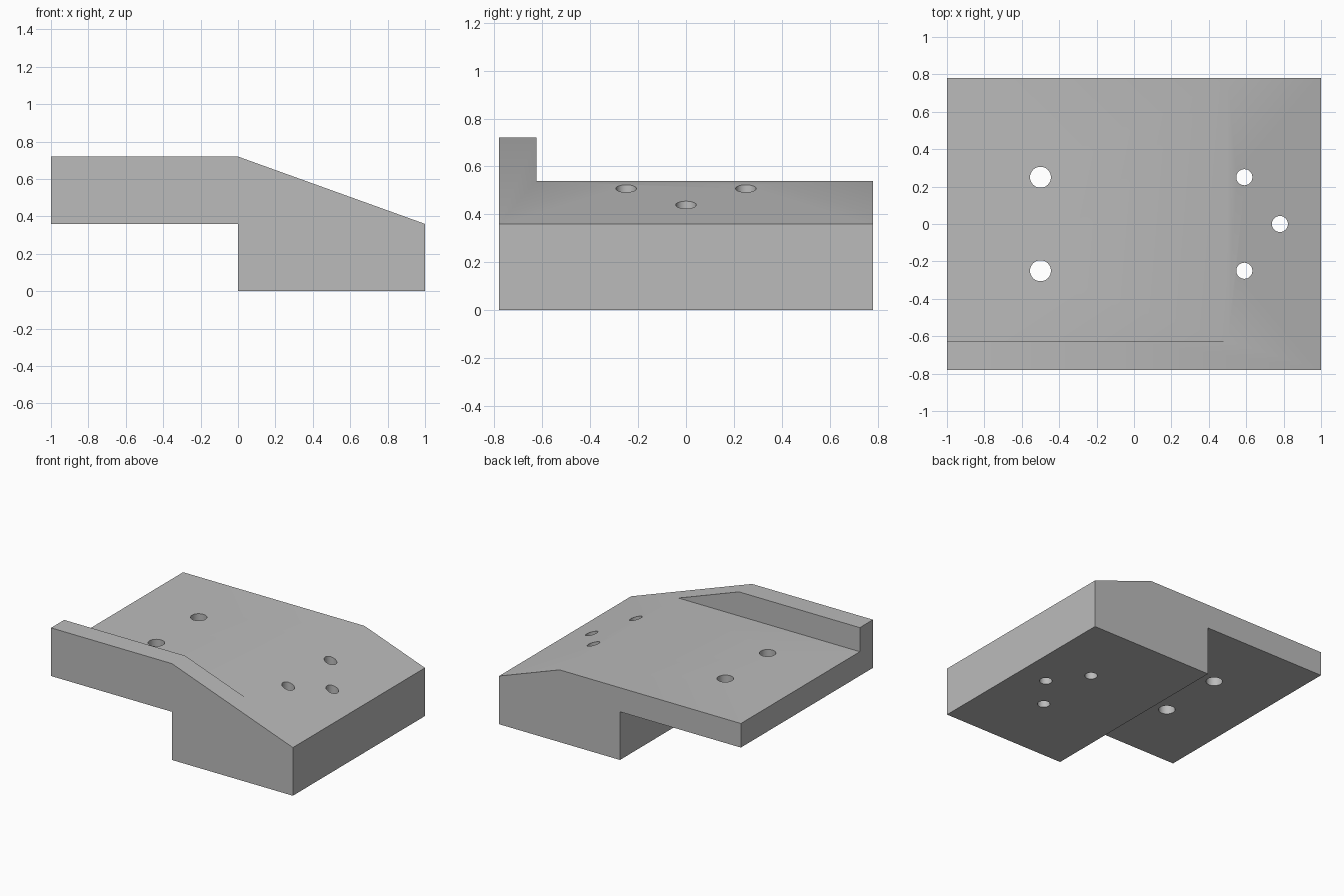
import bpy
import bmesh
from mathutils import Matrix

cube = bpy.data.objects.get("Cube")
if cube:
    bpy.data.objects.remove(cube, do_unlink=True)

HALF_DEPTH = 0.78
LEDGE_Y, LEDGE_Z = -0.625, 0.54


def make_object(name, bm):
    bmesh.ops.recalc_face_normals(bm, faces=bm.faces)
    mesh = bpy.data.meshes.new(name)
    bm.to_mesh(mesh)
    bm.free()
    obj = bpy.data.objects.new(name, mesh)
    bpy.context.collection.objects.link(obj)
    return obj


def prism(name, outline, y0, y1):
    """Extrude an x-z outline along y."""
    bm = bmesh.new()
    face = bm.faces.new([bm.verts.new((x, y0, z)) for x, z in outline])
    ext = bmesh.ops.extrude_face_region(bm, geom=[face])
    verts = [g for g in ext["geom"] if isinstance(g, bmesh.types.BMVert)]
    bmesh.ops.translate(bm, verts=verts, vec=(0, y1 - y0, 0))
    return make_object(name, bm)


def hole_cutter(x, y, radius):
    bm = bmesh.new()
    bmesh.ops.create_cone(bm, cap_ends=True, segments=48, radius1=radius, radius2=radius,
                          depth=2, matrix=Matrix.Translation((x, y, 0.4)))
    return make_object("hole_cutter", bm)


def cut(obj, cutter):
    mod = obj.modifiers.new("cut", 'BOOLEAN')
    mod.operation = 'DIFFERENCE'
    mod.solver = 'EXACT'
    mod.object = cutter
    bpy.context.view_layer.objects.active = obj
    bpy.ops.object.modifier_apply(modifier=mod.name)
    bpy.data.objects.remove(cutter, do_unlink=True)


# Stepped block with a sloping nose
block = prism("mounting_block",
              [(-1, 0.36), (0, 0.36), (0, 0), (1, 0), (1, 0.36), (0, 0.72), (-1, 0.72)],
              -HALF_DEPTH, HALF_DEPTH)

# Lowered deck, leaving a raised rail along the front
cut(block, prism("deck_cutter", [(-1.2, LEDGE_Z), (1.2, LEDGE_Z), (1.2, 1), (-1.2, 1)],
                 LEDGE_Y, 1))

# Two large holes in the overhang, three small ones in the nose
for x, y, r in [(-0.5, 0.25, 0.056), (-0.5, -0.25, 0.056),
                (0.59, 0.25, 0.043), (0.59, -0.25, 0.043), (0.78, 0, 0.043)]:
    cut(block, hole_cutter(x, y, r))

# Plain grey finish
grey = bpy.data.materials.new("grey")
grey.use_nodes = True
color = (0.5, 0.5, 0.5, 1)
grey.diffuse_color = color
grey.node_tree.nodes["Principled BSDF"].inputs["Base Color"].default_value = color
block.data.materials.clear()
block.data.materials.append(grey)
for poly in block.data.polygons:
    poly.material_index = 0

bpy.ops.object.select_all(action='DESELECT')
block.select_set(True)
bpy.context.view_layer.objects.active = block
bpy.ops.object.shade_smooth_by_angle(angle=0.35)
